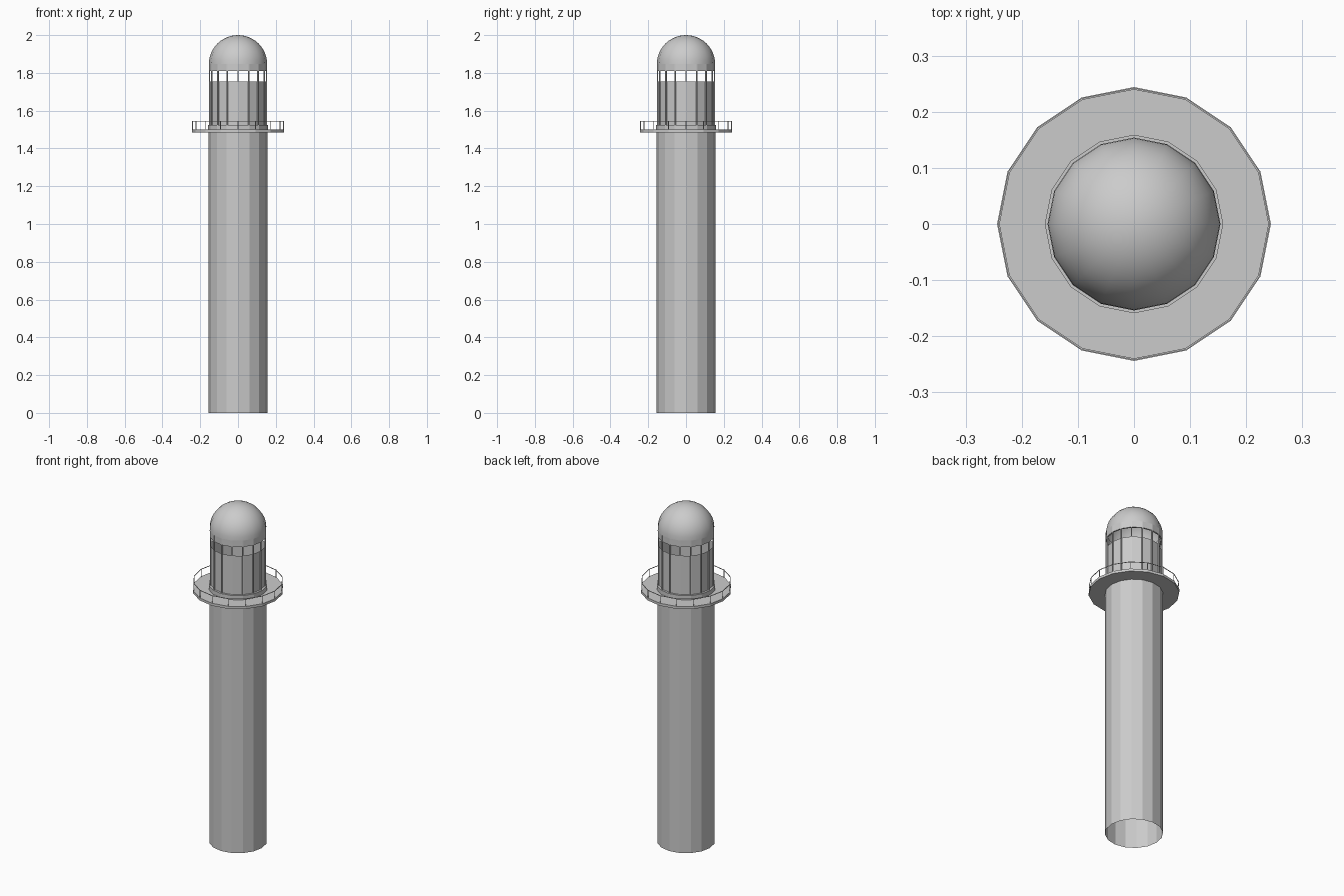
import bpy, bmesh, math

if "Cube" in bpy.data.objects:
    bpy.data.objects.remove(bpy.data.objects["Cube"])

N = 16  # sides of every round part
C = [(math.cos(2*math.pi*i/N), math.sin(2*math.pi*i/N)) for i in range(N)]


def finish(name, bm, smooth=False):
    bmesh.ops.remove_doubles(bm, verts=bm.verts, dist=1e-5)
    bmesh.ops.recalc_face_normals(bm, faces=bm.faces)
    me = bpy.data.meshes.new(name)
    bm.to_mesh(me)
    bm.free()
    ob = bpy.data.objects.new(name, me)
    bpy.context.collection.objects.link(ob)
    for p in me.polygons:
        p.use_smooth = smooth
    return ob


def lathe(name, profile, closed=False, smooth=False):
    """Revolve (radius, z) points around z with N sides."""
    bm = bmesh.new()
    rings = [[bm.verts.new((r*c, r*s, z)) for c, s in C] for r, z in profile]
    pairs = list(zip(rings, rings[1:]))
    if closed:
        pairs.append((rings[-1], rings[0]))
    for a, b in pairs:
        for i in range(N):
            j = (i+1) % N
            bm.faces.new((a[i], a[j], b[j], b[i]))
    return finish(name, bm, smooth)


def posts(name, r, z0, z1, w):
    """Slim square posts on each corner of the N-gon."""
    bm = bmesh.new()
    for c, s in C:
        cube = bmesh.ops.create_cube(bm, size=1)["verts"]
        for v in cube:
            a, b = r + v.co.x*w, v.co.y*w
            v.co = (a*c - b*s, a*s + b*c, (z0+z1)/2 + v.co.z*(z1-z0))
    return finish(name, bm)


# Tower shaft, open at the bottom
lathe("tower", [(0.156, 0), (0.156, 1.485)])

# Gallery deck with railing
lathe("gallery_deck", [(0.10, 1.485), (0.244, 1.485), (0.244, 1.50), (0.10, 1.50)], closed=True)
posts("railing_posts", 0.241, 1.50, 1.545, 0.003)
lathe("railing_top", [(0.2395, 1.542), (0.2425, 1.542), (0.2425, 1.545), (0.2395, 1.545)], closed=True)

# Lantern room: base ring, wall, slim mullions
lathe("lantern_base", [(0.14, 1.50), (0.159, 1.50), (0.159, 1.525), (0.14, 1.525)], closed=True)
lathe("lantern_wall", [(0.147, 1.50), (0.147, 1.755)])
posts("lantern_mullions", 0.150, 1.50, 1.85, 0.006)

# Roof band and smooth dome
lathe("roof_band", [(0.145, 1.81), (0.153, 1.81), (0.153, 1.85), (0.145, 1.85)], closed=True)
dome = [(0.154*math.cos(math.pi*k/24), 1.848 + 0.152*math.sin(math.pi*k/24)) for k in range(12)]
lathe("dome", dome + [(0, 2.0)], smooth=True)
